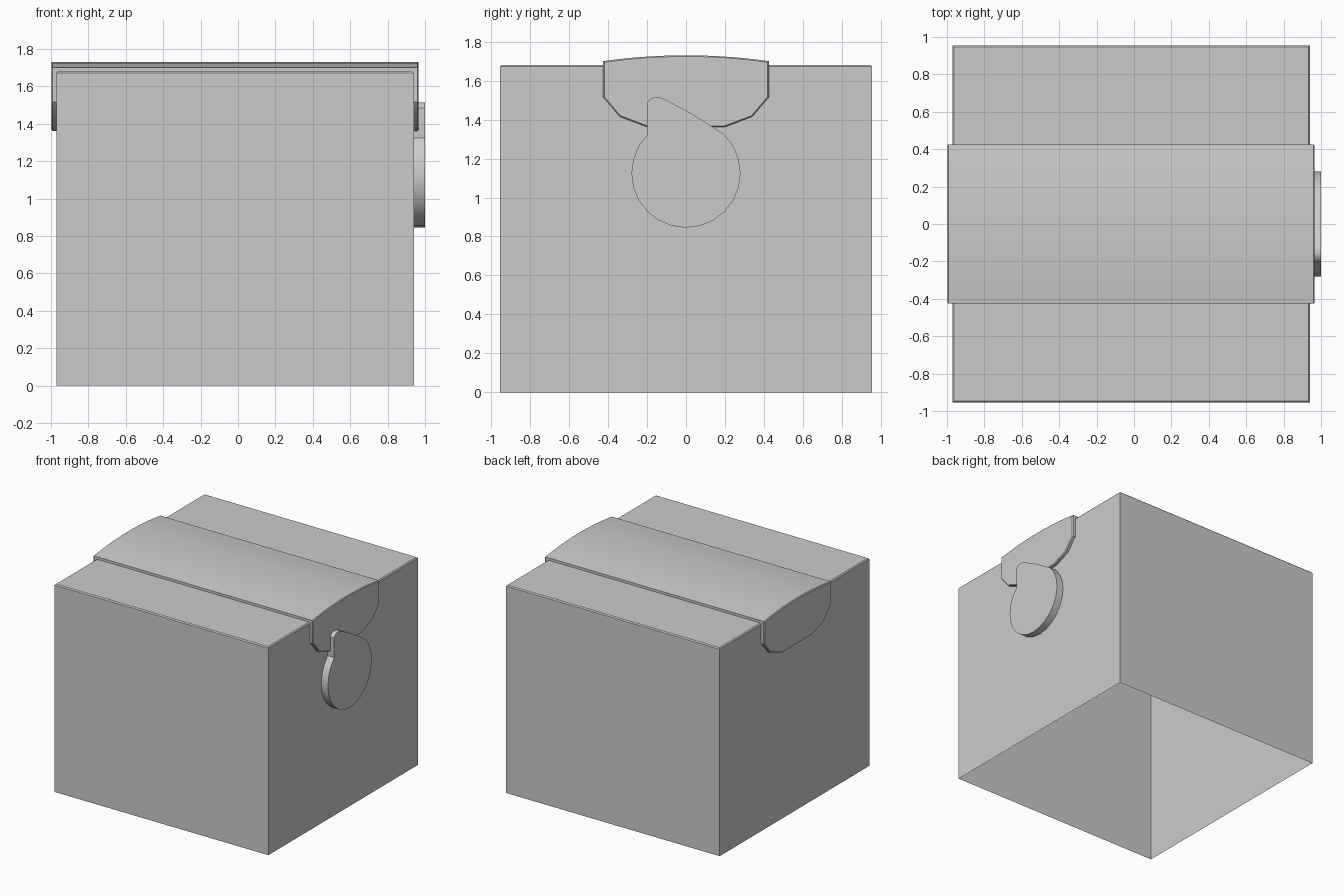
import bpy, bmesh
from math import sin, cos, radians

cube = bpy.data.objects.get("Cube")
if cube:
    bpy.data.objects.remove(cube, do_unlink=True)

grey = bpy.data.materials.new("plain grey")
grey.use_nodes = True
grey.diffuse_color = (0.6, 0.6, 0.6, 1)
grey.node_tree.nodes["Principled BSDF"].inputs["Base Color"].default_value = (0.6, 0.6, 0.6, 1)


def finish(name, bm, smooth=30):
    """Turn a bmesh into a named, shaded object."""
    bmesh.ops.recalc_face_normals(bm, faces=bm.faces)
    mesh = bpy.data.meshes.new(name)
    bm.to_mesh(mesh)
    bm.free()
    mesh.materials.append(grey)
    obj = bpy.data.objects.new(name, mesh)
    bpy.context.collection.objects.link(obj)
    bpy.ops.object.select_all(action='DESELECT')
    obj.select_set(True)
    bpy.context.view_layer.objects.active = obj
    bpy.ops.object.shade_smooth_by_angle(angle=radians(smooth))
    return obj


def extrude_x(profile, x0, x1):
    """Extrude a closed (y, z) outline from x0 to x1."""
    bm = bmesh.new()
    face = bm.faces.new([bm.verts.new((x0, y, z)) for y, z in profile])
    new = bmesh.ops.extrude_face_region(bm, geom=[face], use_keep_orig=True)["geom"]
    verts = [v for v in new if isinstance(v, bmesh.types.BMVert)]
    bmesh.ops.translate(bm, verts=verts, vec=(x1 - x0, 0, 0))
    bmesh.ops.recalc_face_normals(bm, faces=bm.faces)
    return bm


# Box body: open underneath, with a fine bevel round the top
half, top = 0.955, 1.68
bm = extrude_x([(-half, 0), (half, 0), (half, top), (-half, top)], -0.97, 0.94)
floor = [f for f in bm.faces if f.calc_center_median().z < 0.01]
bmesh.ops.delete(bm, geom=floor, context='FACES')
rim = [e for e in bm.edges if all(v.co.z > top - 0.01 for v in e.verts)]
bmesh.ops.bevel(bm, geom=rim, offset=0.008, segments=1, affect='EDGES')
finish("box_body", bm, 20)

# Lid band: shallow arched top, chamfered lower corners on both ends
side = [(0.425, 1.70), (0.425, 1.515), (0.34, 1.415), (0.2, 1.362)]
arch = [(y / 10 * 0.425, 1.73 - 0.03 * (y / 10) ** 2) for y in range(-8, 9, 2)]
outline = arch + side + [(-y, z) for y, z in reversed(side)]
bm = extrude_x(outline, -0.998, 0.966)
ends = [e for e in bm.edges if abs(e.verts[0].co.x - e.verts[1].co.x) < 0.001]
bmesh.ops.bevel(bm, geom=ends, offset=0.006, segments=1, affect='EDGES')
finish("lid_band", bm)

# Latch plate: round disc with an off-centre rounded tab on top
disc = [(0.28 * cos(radians(a)), 1.125 + 0.28 * sin(radians(a)))
        for a in range(135, 420, 15)]
tab = [(0.03, 1.43), (-0.1, 1.5), (-0.13, 1.512), (-0.16, 1.514),
       (-0.185, 1.505), (-0.2, 1.485), (-0.2, 1.35)]
finish("latch_plate", extrude_x(disc + tab, 0.935, 1.0), 35)
